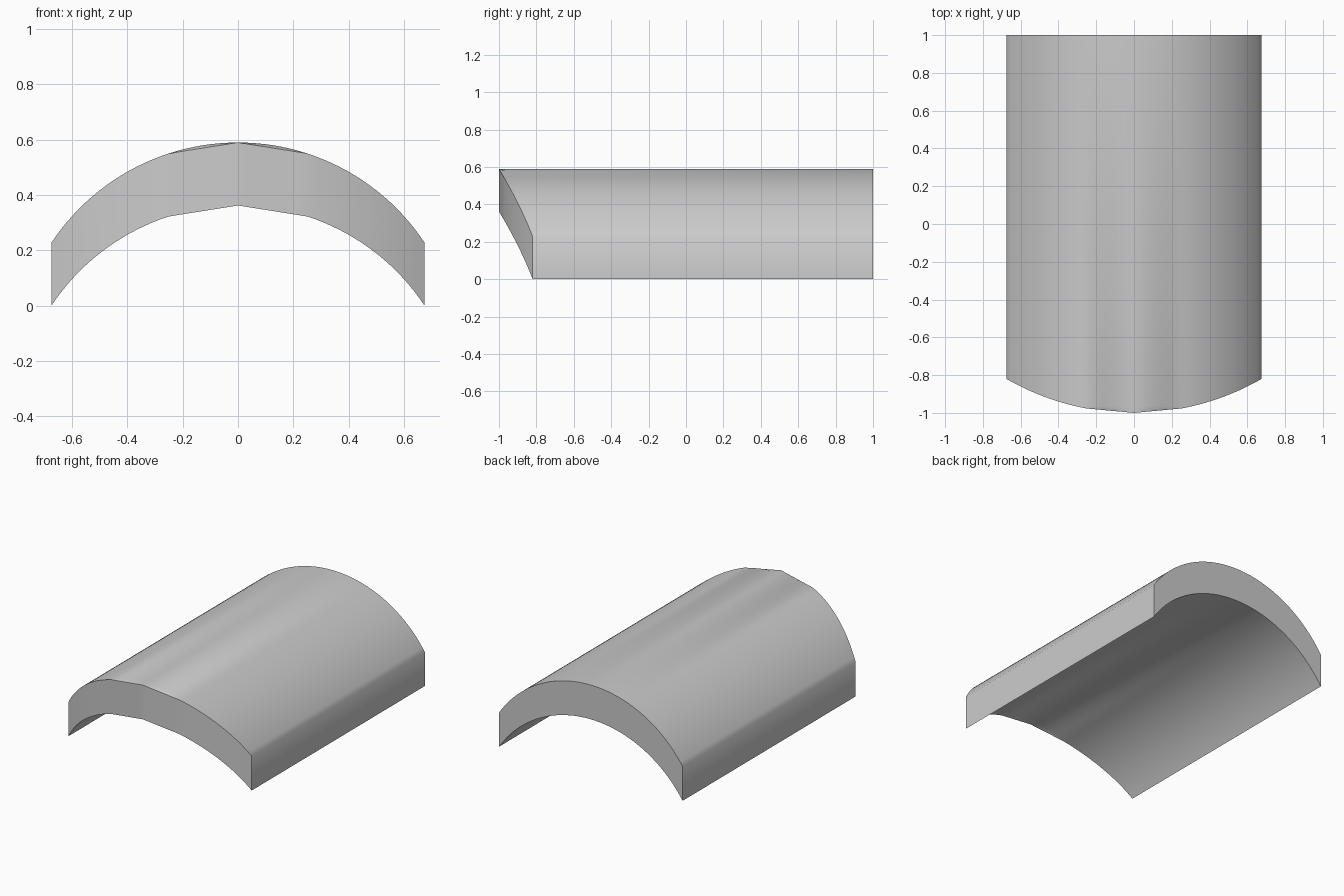
import bpy, bmesh, math

if "Cube" in bpy.data.objects:
    bpy.data.objects.remove(bpy.data.objects["Cube"])

HALF_WIDTH, TOP, THICK = 0.675, 0.59, 0.228
RISE = TOP - THICK
RADIUS = (HALF_WIDTH ** 2 + RISE ** 2) / (2 * RISE)
BOW = 1.356            # plan radius of the bowed front end
STEPS, FLAT = 25, 8    # arc steps per side; the middle of the front is faceted
SPAN = math.asin(HALF_WIDTH / RADIUS)


def arc(i):
    """Point of the outer arch: x, z."""
    a = SPAN * i / STEPS
    return RADIUS * math.sin(a), TOP - RADIUS * (1 - math.cos(a))


def bow(x):
    return -1 + BOW - math.sqrt(BOW ** 2 - x * x)


def front(i):
    """Point of the front edge, with straight chords near the crown."""
    x, z = arc(i)
    if abs(i) < FLAT:
        ex, ez = arc(FLAT)
        t = abs(x) / ex
        return x, -1 + t * (bow(ex) + 1), TOP + t * (ez - TOP)
    return x, bow(x), z


def ring(bm, points):
    """Closed cross-section: outer arch, then inner arch in reverse."""
    outer = [bm.verts.new(p) for p in points]
    inner = [bm.verts.new((x, y, z - THICK)) for x, y, z in reversed(points)]
    return outer + inner


# Arched shell made of three rings: back, just behind the front, front
indices = range(-STEPS, STEPS + 1)
front_pts = [front(i) for i in indices]
mid_pts = [(x, max(y + 0.01, -0.965), arc(i)[1])
           for i, (x, y, z) in zip(indices, front_pts)]
back_pts = [(x, 1, z) for x, y, z in mid_pts]

bm = bmesh.new()
rings = [ring(bm, p) for p in (back_pts, mid_pts, front_pts)]
n = len(rings[0])
for a, b in zip(rings, rings[1:]):
    for k in range(n):
        bm.faces.new((a[k], a[(k + 1) % n], b[(k + 1) % n], b[k]))

# End walls
for r in (rings[0], rings[-1]):
    for k in range(n // 2 - 1):
        bm.faces.new((r[k], r[k + 1], r[n - 2 - k], r[n - 1 - k]))
bmesh.ops.recalc_face_normals(bm, faces=bm.faces)

mesh = bpy.data.meshes.new("arched_shell")
bm.to_mesh(mesh)
bm.free()
shell = bpy.data.objects.new("arched_shell", mesh)
bpy.context.collection.objects.link(shell)

# Plain grey
grey = bpy.data.materials.new("plain_grey")
grey.use_nodes = True
colour = (0.6, 0.6, 0.6, 1)
grey.diffuse_color = colour
grey.node_tree.nodes["Principled BSDF"].inputs["Base Color"].default_value = colour
mesh.materials.append(grey)

bpy.context.view_layer.objects.active = shell
shell.select_set(True)
bpy.ops.object.shade_smooth_by_angle(angle=math.radians(35))
